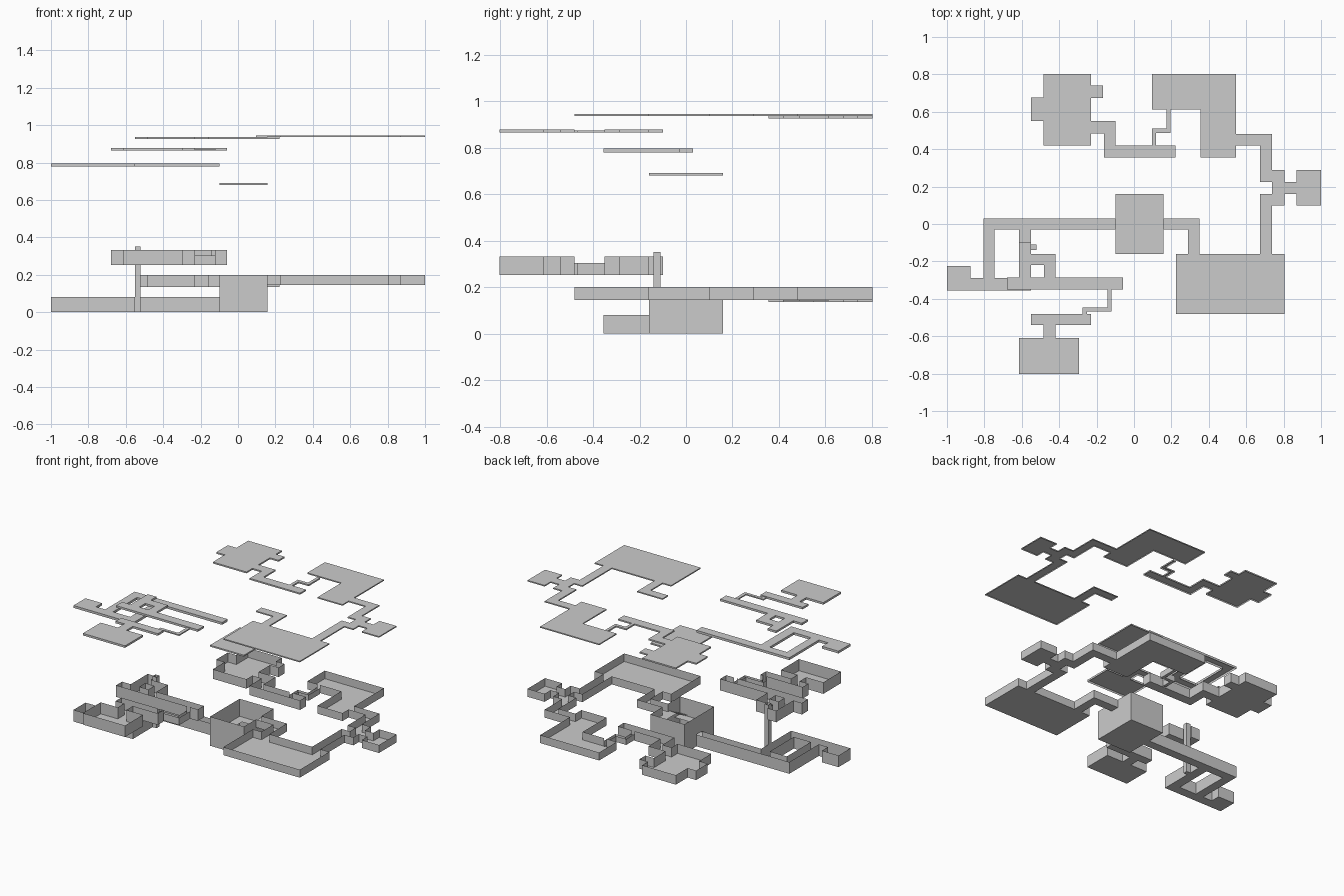
import bpy, bmesh

if "Cube" in bpy.data.objects:
    bpy.data.objects.remove(bpy.data.objects["Cube"])


def make(name, bm):
    bmesh.ops.remove_doubles(bm, verts=bm.verts, dist=1e-5)
    bmesh.ops.recalc_face_normals(bm, faces=bm.faces)
    bmesh.ops.dissolve_limit(bm, angle_limit=0.01, verts=bm.verts, edges=bm.edges)
    me = bpy.data.meshes.new(name)
    bm.to_mesh(me)
    bm.free()
    ob = bpy.data.objects.new(name, me)
    bpy.context.collection.objects.link(ob)
    return ob


def shell(name, rects, z_flat, z_edge, doors=(), flat=True):
    """Flat sheet over the union of rectangles (x0, x1, y0, y1), with walls
    from z_flat to z_edge round its outline. Doors leave gaps in the walls."""
    every = list(rects) + list(doors)
    xs = sorted({v for r in every for v in r[:2]})
    ys = sorted({v for r in every for v in r[2:]})

    def inside(i, j, group):
        if not (0 <= i < len(xs) - 1 and 0 <= j < len(ys) - 1):
            return False
        cx, cy = (xs[i] + xs[i + 1]) / 2, (ys[j] + ys[j + 1]) / 2
        return any(a < cx < b and c < cy < d for a, b, c, d in group)

    bm = bmesh.new()

    def quad(*pts):
        bm.faces.new([bm.verts.new(p) for p in pts])

    for i in range(len(xs) - 1):
        for j in range(len(ys) - 1):
            if not inside(i, j, rects):
                continue
            p = [(xs[i], ys[j]), (xs[i + 1], ys[j]),
                 (xs[i + 1], ys[j + 1]), (xs[i], ys[j + 1])]
            if flat:
                quad(*[(x, y, z_flat) for x, y in p])
            for k, (di, dj) in enumerate([(0, -1), (1, 0), (0, 1), (-1, 0)]):
                if not inside(i + di, j + dj, every):
                    a, b = p[k], p[(k + 1) % 4]
                    quad((*a, z_flat), (*b, z_flat), (*b, z_edge), (*a, z_edge))
    return make(name, bm)


# Floor plans
lower = [(-.805, -.1, -.03, .03), (-.805, -.745, -.29, .03),
         (-1, -.55, -.355, -.29), (-1, -.875, -.355, -.225),
         (-.615, -.55, -.355, .03)]
tower = [(-.1, .157, -.16, .16)]
hall = [(.157, .35, -.03, .03), (.29, .35, -.16, .03), (.225, .805, -.48, -.16),
        (.675, .737, -.16, .16), (.737, .805, .1, .29), (.675, .805, .1, .16),
        (.675, .805, .225, .29), (.805, .87, .16, .225), (.87, 1, .1, .29),
        (.675, .737, .225, .48), (.545, .737, .42, .48),
        (.097, .545, .613, .803), (.355, .545, .355, .803)]
hall[5] = (.675, .737, .1, .16)
west = [(-.16, .222, .355, .42), (-.16, -.1, .355, .55), (-.23, -.1, .485, .55),
        (-.485, -.23, .42, .803), (-.55, -.485, .55, .675), (-.23, -.165, .675, .74)]
west_link = [(.097, .118, .42, .51), (.097, .195, .487, .51), (.174, .195, .487, .613)]
upper_n = [(-.68, -.06, -.35, -.285), (-.615, -.55, -.285, -.1),
           (-.55, -.42, -.22, -.16), (-.48, -.42, -.285, -.16)]
upper_s = [(-.615, -.295, -.803, -.61), (-.485, -.42, -.61, -.54), (-.55, -.23, -.54, -.48)]
upper_link = [(-.275, -.25, -.48, -.447), (-.275, -.12, -.467, -.447),
              (-.142, -.12, -.467, -.35)]

# Open storeys: floor and walls
shell("lower_storey", lower, 0, .08, tower)
shell("middle_storey_east", hall, .145, .2, tower + west_link)
shell("middle_storey_west", west, .135, .2, west_link)
shell("middle_link_passage", west_link, .14, .18, west + hall)
shell("upper_storey_north", upper_n, .253, .332, upper_link)
shell("upper_storey_south", upper_s, .253, .332, upper_link)
shell("upper_link_passage", upper_link, .253, .303, upper_n + upper_s)

# Stair tower: three bands of wall with door gaps at two heights
shell("tower_base", tower, 0, .08, lower)
shell("tower_middle", tower, .08, .145, flat=False)
shell("tower_top", tower, .145, .2, hall, flat=False)

# Gallery round the tower, with landing at the east door
gallery = [(-.1, .157, -.16, -.1), (-.1, .157, .1, .16), (-.1, -.04, -.16, .16)]
shell("tower_gallery", gallery, .08, .08)
shell("tower_landing", [(.1, .157, -.03, .16)], .145, .145)


def stairs(name, x0, x1, y0, y1, z0, z1, axis, n=8):
    """Stepped sheet that climbs along one axis."""
    bm = bmesh.new()
    for k in range(n):
        lo, hi = z0 + (z1 - z0) * k / n, z0 + (z1 - z0) * (k + 1) / n
        a, b = ((x0, x1) if axis == "x" else (y0, y1))
        s, t = a + (b - a) * k / n, a + (b - a) * (k + 1) / n
        for strip in ([(s, lo), (s, hi)], [(s, hi), (t, hi)]):
            (p, zp), (q, zq) = strip
            if axis == "x":
                pts = [(p, y0, zp), (p, y1, zp), (q, y1, zq), (q, y0, zq)]
            else:
                pts = [(x0, p, zp), (x1, p, zp), (x1, q, zq), (x0, q, zq)]
            bm.faces.new([bm.verts.new(v) for v in pts])
    make(name, bm)


stairs("lower_stairs", .0, .05, .09, -.1, 0, .08, "y")
stairs("upper_stairs", .1, .157, -.16, -.03, .08, .145, "y")

# Ladder shaft that joins the lower and upper storeys
shell("ladder_shaft", [(-.55, -.52, -.14, -.11)], 0, .35)

# Lifted ceilings: sheet with a short skirt
for name, plan, top, bottom in [
        ("lower_ceiling", lower, .796, .78),
        ("tower_ceiling", tower, .69, .68),
        ("middle_ceiling_east", hall, .944, .936),
        ("middle_ceiling_west", west + west_link, .936, .926),
        ("upper_ceiling_north", upper_n, .879, .865),
        ("upper_ceiling_south", upper_s, .879, .865),
        ("upper_link_ceiling", upper_link, .873, .865)]:
    shell(name, plan, top, bottom)
